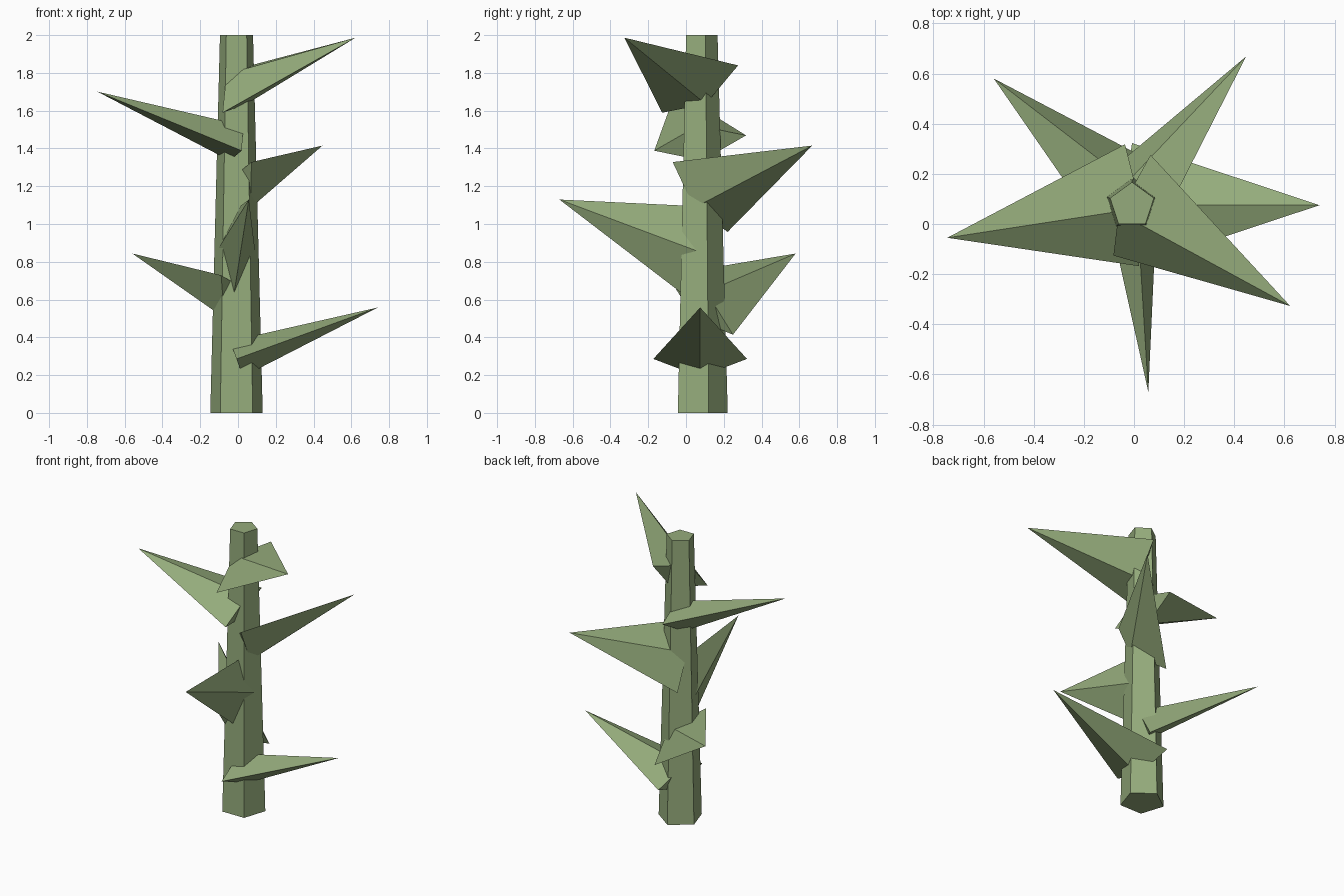
import bpy, bmesh, math
from mathutils import Vector

if "Cube" in bpy.data.objects:
    bpy.data.objects.remove(bpy.data.objects["Cube"])

green = bpy.data.materials.new("stem_green")
green.diffuse_color = (0.30, 0.41, 0.20, 1)
green.use_nodes = True
green.node_tree.nodes["Principled BSDF"].inputs["Base Color"].default_value = green.diffuse_color

CX, CY = -0.008, 0.075      # stem axis


def make_object(name, bm):
    bmesh.ops.recalc_face_normals(bm, faces=bm.faces[:])
    mesh = bpy.data.meshes.new(name)
    bm.to_mesh(mesh)
    bm.free()
    mesh.materials.append(green)
    obj = bpy.data.objects.new(name, mesh)
    bpy.context.collection.objects.link(obj)
    return obj


# Stem: tapered five-sided column with one corner toward the back
bm = bmesh.new()
rings = []
for radius, z in ((0.146, 0.0), (0.092, 2.0)):
    angles = [math.pi / 2 + k * math.tau / 5 for k in range(5)]
    rings.append([bm.verts.new((CX + radius * math.cos(a), CY + radius * math.sin(a), z))
                  for a in angles])
for ring in rings:
    bm.faces.new(ring)
for k in range(5):
    n = (k + 1) % 5
    bm.faces.new((rings[0][k], rings[0][n], rings[1][n], rings[1][k]))
make_object("stem", bm)

# Thorns: flattened four-sided spikes spiralling up by the golden angle
LENGTH, HALF_X, HALF_Y = 0.796, 0.10, 0.248
TILT = math.radians(20)
for i in range(6):
    a = math.radians(137.5 * i)
    direction = Vector((math.cos(a) * math.cos(TILT),
                        math.sin(a) * math.cos(TILT), math.sin(TILT)))
    # shortest turn from vertical, which also rolls each spike differently
    turn = Vector((0, 0, 1)).rotation_difference(direction)
    origin = Vector((CX, CY, 2 * (i + 1) / 7))
    bm = bmesh.new()
    base = [bm.verts.new(origin + turn @ Vector(p)) for p in
            ((HALF_X, 0, 0), (0, HALF_Y, 0), (-HALF_X, 0, 0), (0, -HALF_Y, 0))]
    tip = bm.verts.new(origin + direction * LENGTH)
    bm.faces.new(base)
    for k in range(4):
        bm.faces.new((base[k], base[(k + 1) % 4], tip))
    make_object(f"thorn_{i + 1}", bm)
